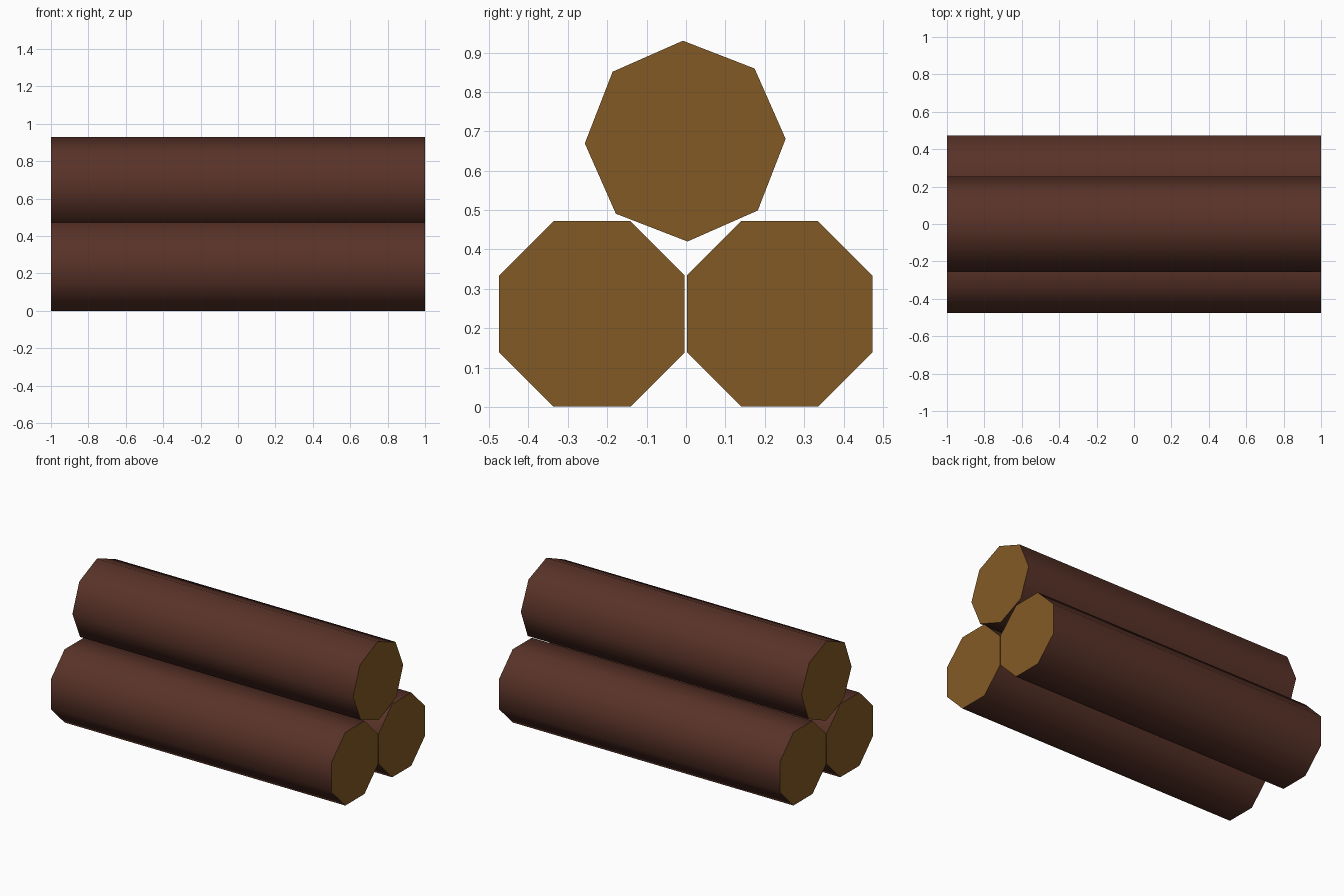
import bpy, bmesh, math

if "Cube" in bpy.data.objects:
    bpy.data.objects.remove(bpy.data.objects["Cube"])

def material(name, rgb):
    m = bpy.data.materials.new(name)
    m.diffuse_color = (*rgb, 1.0)
    m.use_nodes = True
    m.node_tree.nodes["Principled BSDF"].inputs["Base Color"].default_value = m.diffuse_color
    return m

bark = material("dark_bark", (0.098, 0.032, 0.021))
cut_wood = material("cut_wood", (0.225, 0.102, 0.018))

SIDES, RADIUS, HALF_LENGTH = 8, 0.255, 1.0

def log(name, y, z, turn):
    """Octagonal log along x; turn is the angle of its first corner."""
    bm = bmesh.new()
    ring = []
    for i in range(SIDES):
        a = math.radians(turn) + math.tau * i / SIDES
        ring.append(bm.verts.new((-HALF_LENGTH, y + RADIUS * math.cos(a), z + RADIUS * math.sin(a))))
    cap = bm.faces.new(ring)
    out = bmesh.ops.extrude_face_region(bm, geom=[cap], use_keep_orig=True)
    for v in out["geom"]:
        if isinstance(v, bmesh.types.BMVert):
            v.co.x = HALF_LENGTH
    bmesh.ops.recalc_face_normals(bm, faces=bm.faces)
    # sawn ends are flat and light, bark is smooth and dark
    for f in bm.faces:
        end = abs(f.normal.x) > 0.5
        f.material_index = 1 if end else 0
        f.smooth = not end
    for e in bm.edges:
        e.smooth = len({f.material_index for f in e.link_faces}) == 1
    mesh = bpy.data.meshes.new(name)
    bm.to_mesh(mesh)
    bm.free()
    mesh.materials.append(bark)
    mesh.materials.append(cut_wood)
    bpy.context.collection.objects.link(bpy.data.objects.new(name, mesh))

# two logs on the ground, one resting in the gap above
log("front_log", -0.239, 0.236, 22.5)
log("back_log", 0.238, 0.236, 22.5)
log("top_log", -0.002, 0.675, 1.3)
